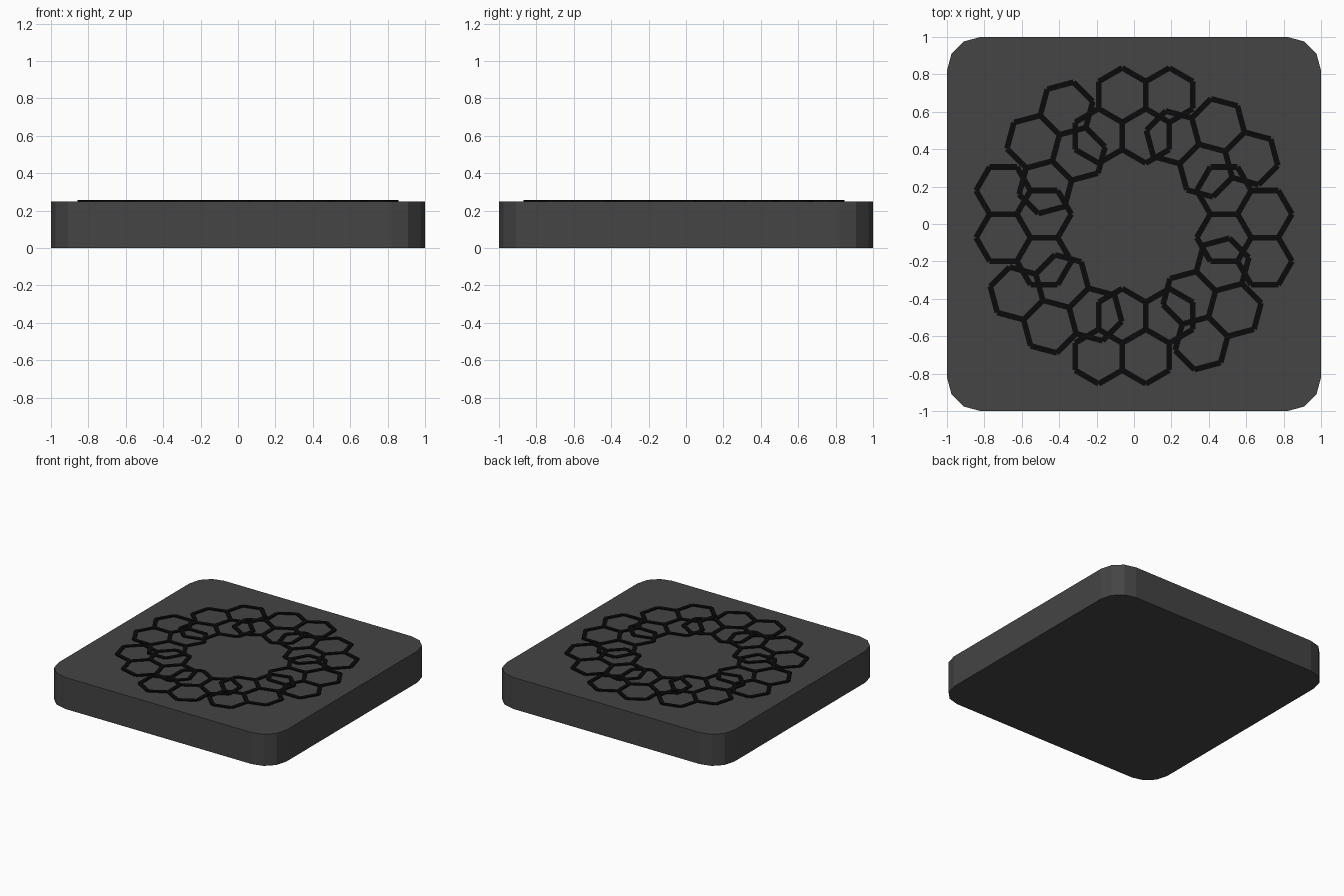
import bpy, bmesh
from math import sin, cos, pi, sqrt, radians
from mathutils import Vector, Matrix

if "Cube" in bpy.data.objects:
    bpy.data.objects.remove(bpy.data.objects["Cube"])


def material(name, v):
    m = bpy.data.materials.new(name)
    m.diffuse_color = (v, v, v, 1)
    m.use_nodes = True
    m.node_tree.nodes["Principled BSDF"].inputs["Base Color"].default_value = m.diffuse_color
    return m


def finish(bm, name, mat):
    bmesh.ops.recalc_face_normals(bm, faces=bm.faces)
    me = bpy.data.meshes.new(name)
    bm.to_mesh(me)
    bm.free()
    me.materials.append(mat)
    ob = bpy.data.objects.new(name, me)
    bpy.context.collection.objects.link(ob)
    return ob


# Square slab with three-segment rounded corners
H, RC = 0.25, 0.18
bm = bmesh.new()
ring = []
for q, (sx, sy) in enumerate([(1, 1), (-1, 1), (-1, -1), (1, -1)]):
    for i in range(4):
        a = radians(90 * q + 30 * i)
        ring.append(bm.verts.new((sx * (1 - RC) + RC * cos(a),
                                  sy * (1 - RC) + RC * sin(a), 0)))
base = bm.faces.new(ring)
ext = bmesh.ops.extrude_face_region(bm, geom=[base], use_keep_orig=True)
bmesh.ops.translate(bm, vec=(0, 0, H),
                    verts=[g for g in ext["geom"] if isinstance(g, bmesh.types.BMVert)])
finish(bm, "slab", material("dark_grey", 0.058))

# One honeycomb cluster: unique edges of four touching hexagons
W = 0.252                 # hexagon width across flats
R = W / sqrt(3)           # corner radius
D = 0.59                  # cluster distance from the middle
centres = [(-W / 4, D + 0.75 * R), (0.75 * W, D + 0.75 * R),
           (-0.75 * W, D - 0.75 * R), (W / 4, D - 0.75 * R)]
edges = {}
for cx, cy in centres:
    pts = [Vector((cx + R * sin(k * pi / 3), cy + R * cos(k * pi / 3), 0)) for k in range(6)]
    for a, b in zip(pts, pts[1:] + pts[:1]):
        m = (a + b) / 2
        edges[(round(m.x, 3), round(m.y, 3))] = (a, b)

# Raised strips along the edges, repeated in eight directions
LINE, Z0, Z1, YOFF = 0.03, 0.24, 0.258, -0.01
bm = bmesh.new()
for k in range(8):
    turn = Matrix.Translation((0, YOFF, (Z0 + Z1) / 2)) @ Matrix.Rotation(k * pi / 4, 4, 'Z')
    for a, b in edges.values():
        d = b - a
        rot = Vector((1, 0, 0)).rotation_difference(d) if abs(d.y) > 1e-6 else Matrix.Identity(3).to_quaternion()
        mat = (turn @ Matrix.Translation((a + b) / 2) @ rot.to_matrix().to_4x4()
               @ Matrix.Diagonal((d.length, LINE, Z1 - Z0, 1)))
        bmesh.ops.create_cube(bm, size=1, matrix=mat)
finish(bm, "honeycomb_ring", material("black", 0.003))
